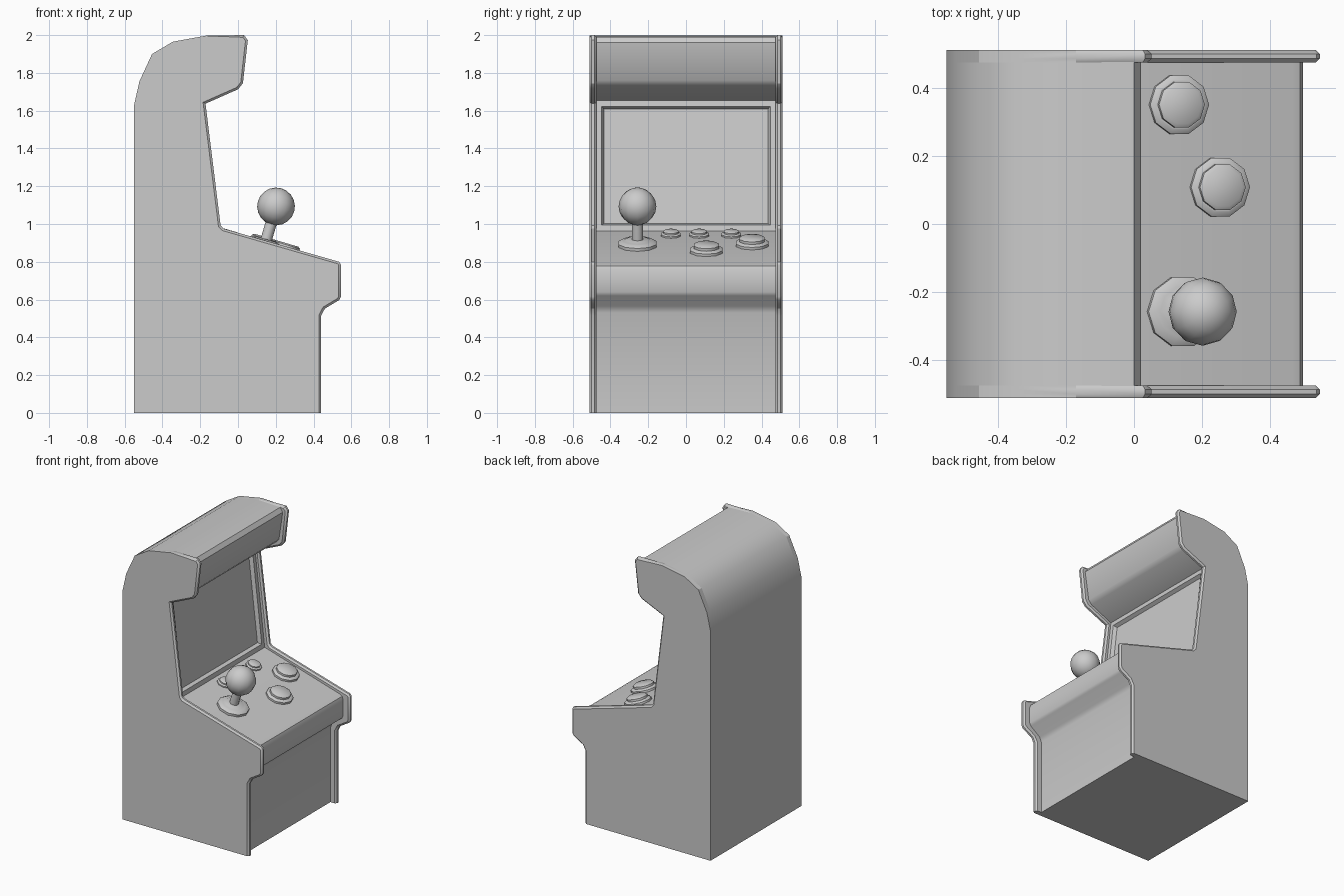
import bpy, bmesh, math
from mathutils import Vector, Matrix

if "Cube" in bpy.data.objects:
    bpy.data.objects.remove(bpy.data.objects["Cube"])

# side panel outline (x, z): back and roof first, then the trimmed front edge
BACK = [(-.435 - .115, 0), (-.55, 1.63), (-.522, 1.755), (-.455, 1.90),
        (-.345, 1.965), (-.17, 1.997)]
FRONT = [(.032, 2.0), (.052, 1.973), (.026, 1.745), (0, 1.713), (-.172, 1.637),
         (-.092, .992), (-.077, .976), (.535, .80), (.545, .785), (.545, .615),
         (.535, .597), (.46, .552), (.44, .515), (.44, 0)]
# inner body front, set back from the panels
BODY_FRONT = [(0, 1.99), (.02, 1.96), (-.01, 1.76), (-.035, 1.732), (-.20, 1.655),
              (-.122, .962), (.465, .789), (.487, .777), (.495, .755), (.495, .64),
              (.485, .62), (.41, .565), (.395, .53), (.395, 0)]


def finish(bm, name, angle=40):
    bmesh.ops.recalc_face_normals(bm, faces=bm.faces)
    me = bpy.data.meshes.new(name)
    bm.to_mesh(me)
    bm.free()
    ob = bpy.data.objects.new(name, me)
    bpy.context.collection.objects.link(ob)
    bpy.ops.object.select_all(action='DESELECT')
    ob.select_set(True)
    bpy.context.view_layer.objects.active = ob
    bpy.ops.object.shade_smooth_by_angle(angle=math.radians(angle))
    return ob


def loft(rings):
    """Skin a list of equal-length rings and cap both ends."""
    bm = bmesh.new()
    vs = [[bm.verts.new(p) for p in r] for r in rings]
    for a, b in zip(vs, vs[1:]):
        for i in range(len(a)):
            j = (i + 1) % len(a)
            bm.faces.new((a[i], a[j], b[j], b[i]))
    bm.faces.new(vs[0])
    bm.faces.new(vs[-1])
    return bm


def inset_front(d):
    """Panel outline with only the front edge pulled inward by d."""
    pts = [Vector(p) for p in BACK + FRONT]
    out = []
    for i, p in enumerate(pts):
        if i < len(BACK):
            out.append(p)
            continue
        e1 = (p - pts[i - 1]).normalized()
        if i == len(pts) - 1:
            out.append(p + Vector((-d, 0)))
            continue
        e2 = (pts[i + 1] - p).normalized()
        n1, n2 = Vector((e1.y, -e1.x)), Vector((e2.y, -e2.x))
        out.append(p + (n1 + n2) * d / (1 + n1.dot(n2)))
    return out


# side panels with a ridged front trim
for side, label in ((-1, "left"), (1, "right")):
    rings = [[(p.x, side * y, p.y) for p in inset_front(d)]
             for y, d in ((.474, .012), (.485, 0), (.499, 0), (.51, .012))]
    finish(loft(rings), label + "_side_panel", 30)

# cabinet body with the recessed screen
outline = BACK + BODY_FRONT
bm = loft([[(x, y, z) for x, z in outline] for y in (-.478, .478)])
bmesh.ops.recalc_face_normals(bm, faces=bm.faces)
mid = Vector((-.161, 0, 1.3085))
screen = min(bm.faces, key=lambda f: (f.calc_center_median() - mid).length)
bmesh.ops.inset_region(bm, faces=[screen], thickness=.045)
bmesh.ops.inset_region(bm, faces=[screen], thickness=.016, depth=-.025)
finish(bm, "cabinet_body")

# control deck frame
SLOPE = (.789 - .962) / (.465 + .122)
TILT = Matrix.Rotation(math.atan(-SLOPE), 4, 'Y')


def deck(x, y):
    return Matrix.Translation((x, y, .962 + SLOPE * (x + .122))) @ TILT


def turned(name, x, y, profile, sides=10):
    """Round part on the deck from (radius, height) pairs."""
    m = deck(x, y)
    rings = [[m @ Vector((r * math.cos(2 * math.pi * k / sides),
                          r * math.sin(2 * math.pi * k / sides), h))
              for k in range(sides)] for r, h in profile]
    return finish(loft(rings), name, 37)


# large and small push buttons
BUTTON = [(.09, -.01), (.09, .014), (.076, .024), (.07, .024), (.07, .038), (.058, .046)]
for i, (x, y) in enumerate(((.13, .35), (.25, .108))):
    turned(f"large_button_{i + 1}", x, y, BUTTON)
for i, y in enumerate((-.08, .07, .24)):
    turned(f"small_button_{i + 1}", -.045, y, [(r * .6, h * .6) for r, h in BUTTON])

# joystick
turned("joystick_base", .14, -.257,
       [(.106, -.01), (.106, .016), (.088, .028), (.075, .028), (.06, .036)])
turned("joystick_shaft", .14, -.257, [(.03, 0), (.03, .2)])
bm = bmesh.new()
bmesh.ops.create_uvsphere(bm, u_segments=12, v_segments=10, radius=.1,
                          matrix=deck(.14, -.257) @ Matrix.Translation((0, 0, .217)))
finish(bm, "joystick_ball", 60)
